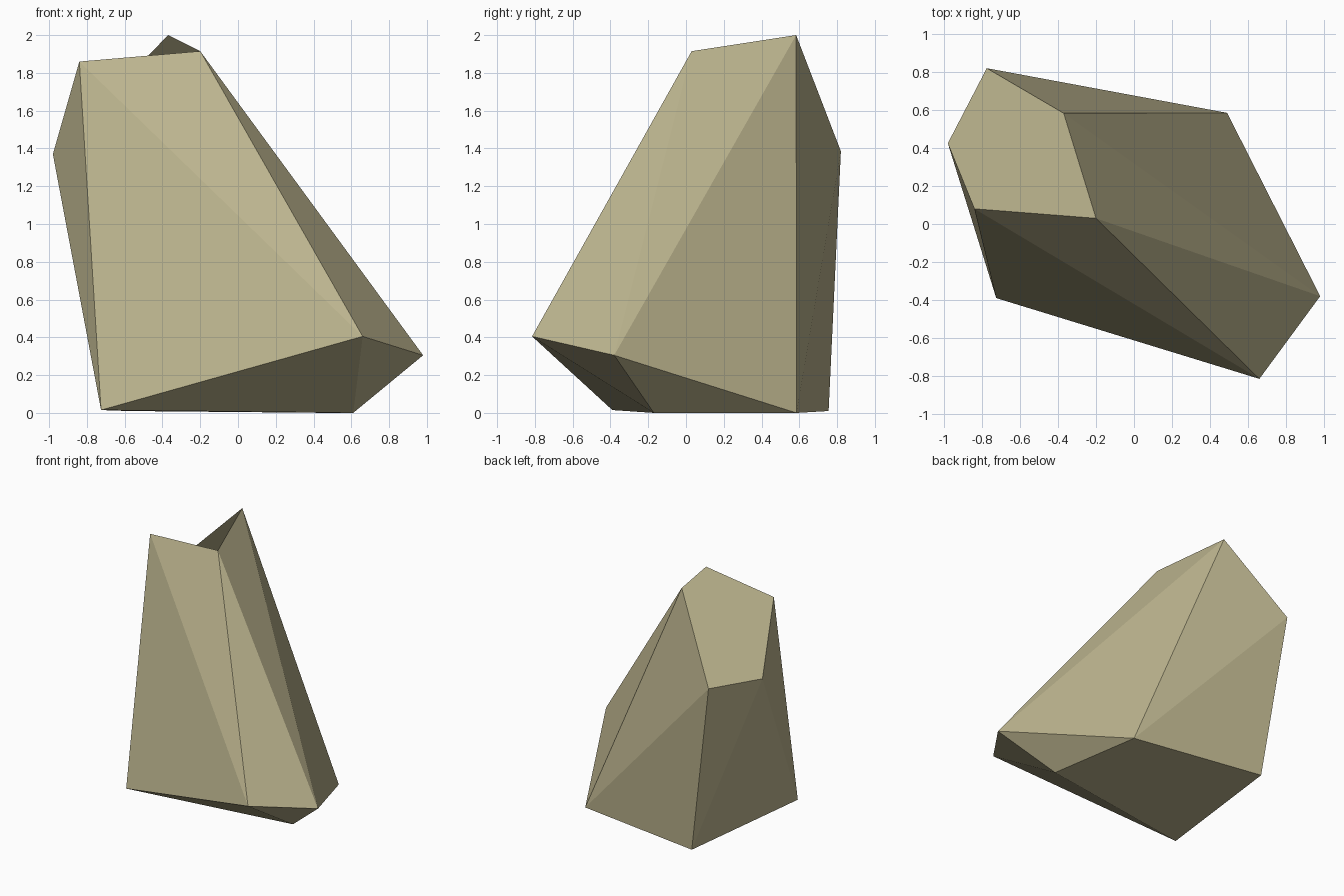
import bpy
import bmesh

if "Cube" in bpy.data.objects:
    bpy.data.objects.remove(bpy.data.objects["Cube"])

# Stone colour
stone = bpy.data.materials.new("pale_olive_stone")
stone.diffuse_color = (0.50, 0.455, 0.27, 1)
stone.use_nodes = True
stone.node_tree.nodes["Principled BSDF"].inputs["Base Color"].default_value = stone.diffuse_color

# Corners of the boulder: slanted crown, shoulders, base
corners = {
    "A": (-0.775, 0.82, 1.385), "B": (-0.98, 0.425, 1.37), "C": (-0.84, 0.08, 1.86),
    "D": (-0.20, 0.03, 1.915), "E": (-0.37, 0.583, 2.0),
    "G": (0.98, -0.38, 0.305), "H": (0.66, -0.815, 0.405),
    "F": (0.49, 0.585, 0.0), "J": (0.61, -0.17, 0.0),
    "K": (-0.58, 0.755, 0.01), "I": (-0.725, -0.39, 0.015),
}

# Chipped facets, counter-clockwise from outside
facets = ["ABCDE",                      # slanted crown
          "CIH", "CHD",                 # front
          "DHG", "DGE", "EGF",          # right
          "AEF", "AFK",                 # back
          "BIC", "ABK"[::-1], "BKI",    # left
          "IJH", "JGH", "JFG", "IKFJ"]  # underside

bm = bmesh.new()
verts = {name: bm.verts.new(co) for name, co in corners.items()}
for facet in facets:
    bm.faces.new([verts[c] for c in facet])
bmesh.ops.recalc_face_normals(bm, faces=bm.faces[:])

mesh = bpy.data.meshes.new("boulder")
bm.to_mesh(mesh)
bm.free()
mesh.materials.append(stone)
boulder = bpy.data.objects.new("boulder", mesh)
bpy.context.collection.objects.link(boulder)
